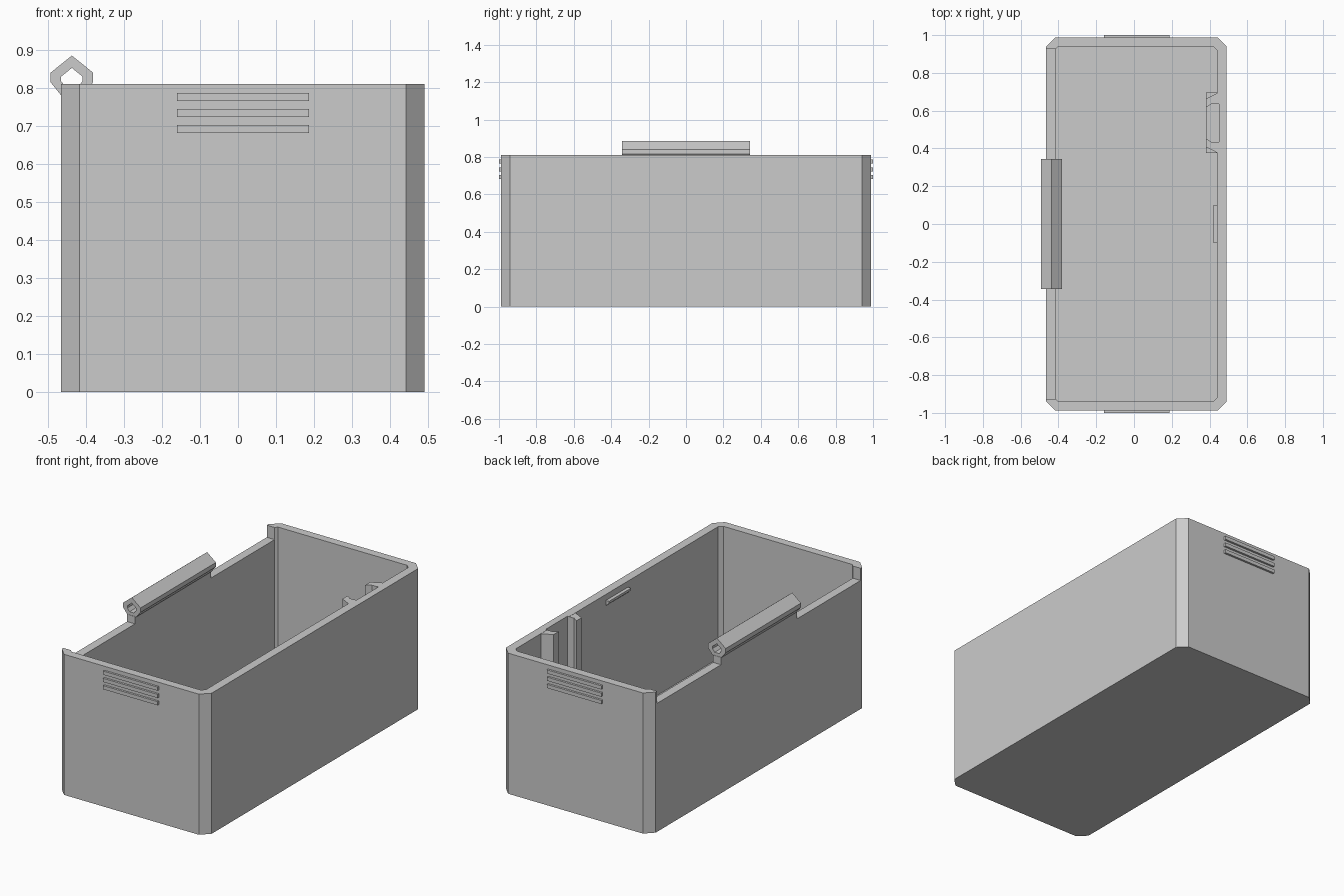
import bpy, bmesh
from mathutils import Vector

old = bpy.data.objects.get("Cube")
if old:
    bpy.data.objects.remove(old, do_unlink=True)

grey = bpy.data.materials.new("plain_grey")
grey.use_nodes = True
grey.diffuse_color = (0.6, 0.6, 0.6, 1)
grey.node_tree.nodes["Principled BSDF"].inputs["Base Color"].default_value = (0.6, 0.6, 0.6, 1)


def finish(name, bm):
    bmesh.ops.recalc_face_normals(bm, faces=bm.faces)
    mesh = bpy.data.meshes.new(name)
    bm.to_mesh(mesh)
    bm.free()
    mesh.materials.append(grey)
    obj = bpy.data.objects.new(name, mesh)
    bpy.context.scene.collection.objects.link(obj)
    return obj


def prism(name, points, lift):
    """Extrude a closed outline of 3D points along a vector."""
    bm = bmesh.new()
    face = bm.faces.new([bm.verts.new(p) for p in points])
    top = bmesh.ops.extrude_face_region(bm, geom=[face])["geom"]
    verts = [g for g in top if isinstance(g, bmesh.types.BMVert)]
    bmesh.ops.translate(bm, verts=verts, vec=Vector(lift))
    return finish(name, bm)


def upright(name, outline, low, high):
    return prism(name, [(x, y, low) for x, y in outline], (0, 0, high - low))


def block(name, x, y, z):
    outline = [(x[0], y[0]), (x[1], y[0]), (x[1], y[1]), (x[0], y[1])]
    return upright(name, outline, z[0], z[1])


def cut(target, cutter):
    cutter.hide_render = True
    mod = target.modifiers.new("cut", "BOOLEAN")
    mod.operation = "DIFFERENCE"
    mod.solver = "EXACT"
    mod.object = cutter
    bpy.context.view_layer.objects.active = target
    bpy.ops.object.modifier_apply(modifier=mod.name)
    bpy.data.objects.remove(cutter, do_unlink=True)


def chamfered(x0, x1, y, left, right):
    """Rectangle outline with separate corner cuts on its two sides."""
    return [(x0 + left, -y), (x1 - right, -y), (x1, right - y), (x1, y - right),
            (x1 - right, y), (x0 + left, y), (x0, y - left), (x0, left - y)]


HEIGHT = 0.81
WALL_X = (-0.465, -0.415)
LOW_RIM = 0.74

# Hollow box with chamfered corners
box = upright("box_body", chamfered(-0.465, 0.49, 0.988, 0.048, 0.048), 0, HEIGHT)
cut(box, upright("cavity", chamfered(-0.415, 0.44, 0.94, 0.013, 0.02), 0.05, 1))

# Lowered rim on both sides of the hinge
for side in (-1, 1):
    span = sorted((side * 0.345, side * 0.926))
    cut(box, block("rim_notch", (-0.6, -0.409), span, (LOW_RIM, 1)))

# Shallow pocket between the guide rails
cut(box, block("rail_pocket", (0.42, 0.45), (0.435, 0.635), (0.15, 1)))

# Hinge knuckle: a peaked tube lying along the rim
profile = [(0, 0.065), (0.056, 0.02), (0.056, -0.005), (0.028, -0.04),
           (-0.028, -0.04), (-0.056, -0.005), (-0.056, 0.02)]
bm = bmesh.new()
rings = []
for y, scale in ((-0.343, 1), (0.343, 1), (0.343, 0.5), (-0.343, 0.5)):
    rings.append([bm.verts.new((-0.437 + x * scale, y, 0.82 + z * scale)) for x, z in profile])
count = len(profile)
for r in range(4):
    a, b = rings[r], rings[(r + 1) % 4]
    for i in range(count):
        j = (i + 1) % count
        bm.faces.new((a[i], a[j], b[j], b[i]))
finish("hinge_tube", bm)

# The wall under the tube stops at the tube's underside
cut(box, block("hinge_seat", (-0.6, -0.409), (-0.346, 0.346), (0.782, 1)))

# Pair of guide rails on the inner wall, mirrored about the pocket centre
rail = [(0.445, 0.16), (0.38, 0.127), (0.38, 0.08), (0.408, 0.1), (0.45, 0.1)]
for name, side in (("rear_rail", 1), ("front_rail", -1)):
    upright(name, [(x, 0.535 + side * y) for x, y in rail], 0.05, HEIGHT - 0.001)
block("rail_stop", (0.38, 0.445), (0.375, 0.695), (0.045, 0.15))

# Small latch ledge, sloped underneath
prism("latch_ledge", [(0.445, -0.1, 0.775), (0.42, -0.1, 0.775),
                      (0.42, -0.1, 0.762), (0.445, -0.1, 0.74)], (0, 0.2, 0))

# Grip ridges on both ends
for name, side in (("front", -1), ("back", 1)):
    for row in range(3):
        z = 0.682 + row * 0.042
        span = sorted((side * 0.98, side * 1.0))
        block(f"{name}_grip_{row + 1}", (-0.16, 0.187), span, (z, z + 0.021))
